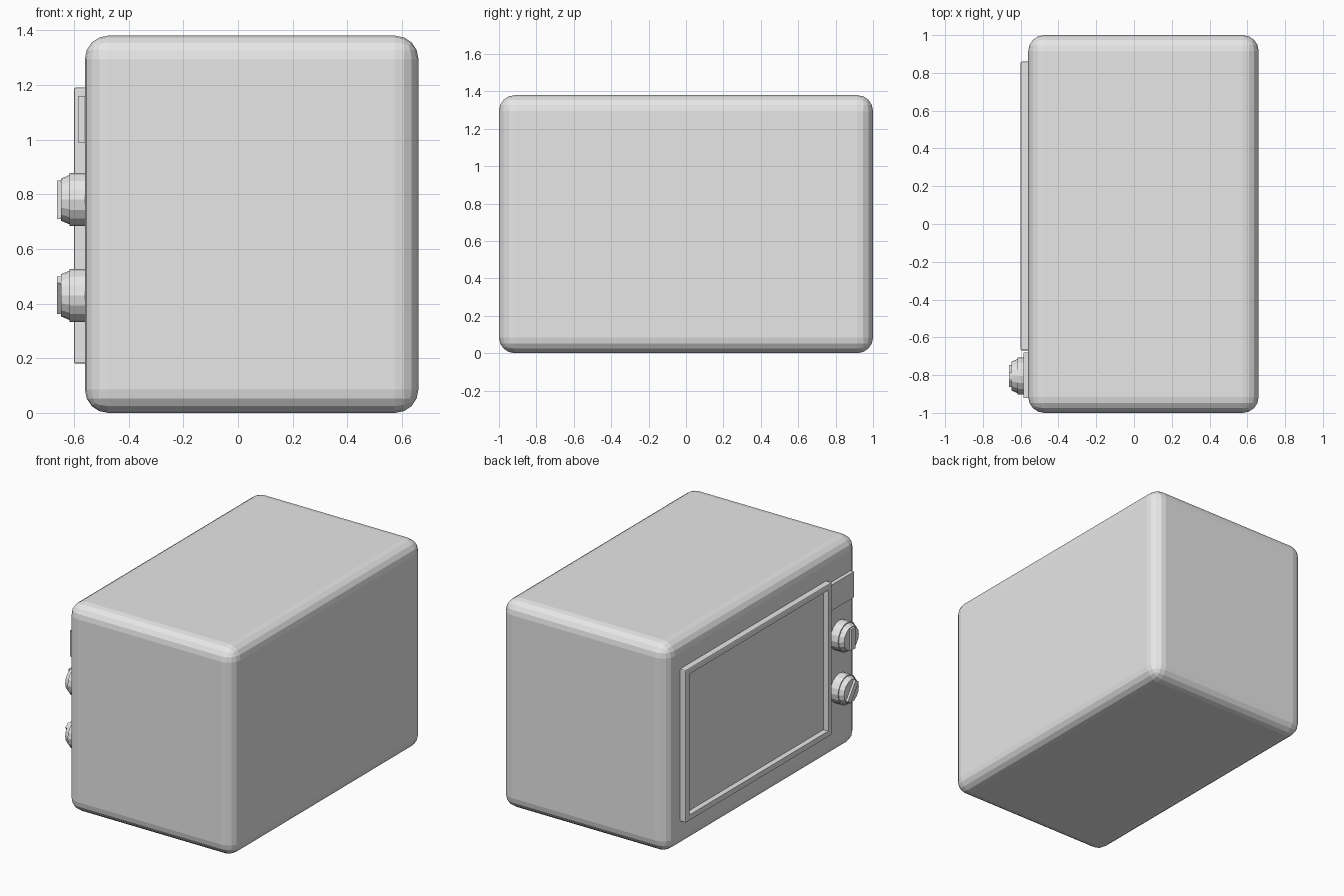
import bpy, bmesh, math
from mathutils import Matrix, Vector

if "Cube" in bpy.data.objects:
    bpy.data.objects.remove(bpy.data.objects["Cube"], do_unlink=True)

grey = bpy.data.materials.new("light grey")
grey.use_nodes = True
colour = (0.8, 0.8, 0.8, 1)
grey.diffuse_color = colour
grey.node_tree.nodes["Principled BSDF"].inputs["Base Color"].default_value = colour


def finish(bm, name):
    bmesh.ops.recalc_face_normals(bm, faces=bm.faces)
    mesh = bpy.data.meshes.new(name)
    bm.to_mesh(mesh)
    bm.free()
    mesh.materials.append(grey)
    obj = bpy.data.objects.new(name, mesh)
    bpy.context.collection.objects.link(obj)
    return obj


def box(low, high):
    bm = bmesh.new()
    low, high = Vector(low), Vector(high)
    bmesh.ops.create_cube(bm, size=1)
    bmesh.ops.scale(bm, vec=high - low, verts=bm.verts)
    bmesh.ops.translate(bm, vec=(low + high) / 2, verts=bm.verts)
    return bm


def bevel(bm, edges, width, segments):
    bmesh.ops.bevel(bm, geom=edges, offset=width, segments=segments,
                    profile=0.5, affect='EDGES')


FACE = -0.56      # plane of the appliance's door side
KNOB_Y = -0.805

# Rounded cabinet
bm = box((FACE, -1, 0), (0.66, 1, 1.38))
bevel(bm, bm.edges[:], 0.085, 4)
finish(bm, "cabinet")

# Door: raised frame around a sunken window
bm = box((FACE - 0.04, -0.67, 0.18), (FACE + 0.01, 0.86, 1.19))
outer_edges = [e for e in bm.edges
               if any(v.co.x < FACE for v in e.verts)]
pane = min(bm.faces, key=lambda f: f.calc_center_median().x)
bmesh.ops.inset_region(bm, faces=[pane], thickness=0.055)
inner = bmesh.ops.extrude_face_region(bm, geom=[pane])["geom"]
bmesh.ops.translate(bm, vec=(0.036, 0, 0),
                    verts=[g for g in inner if isinstance(g, bmesh.types.BMVert)])
if pane.is_valid:
    bmesh.ops.delete(bm, geom=[pane], context='FACES_ONLY')
bevel(bm, [e for e in outer_edges if e.is_valid], 0.007, 2)
finish(bm, "door")

# Display panel
finish(box((FACE - 0.025, -0.92, 0.99), (FACE + 0.01, -0.68, 1.16)), "display")

# Knobs: turned profile (radius, height) with a raised grip
profile = [(0.097, -0.01), (0.097, 0.057), (0.09, 0.057), (0.077, 0.088)]
SIDES = 16


def knob(name, z, tilt):
    place = Matrix.Translation((FACE, KNOB_Y, z)) @ Matrix.Rotation(-math.pi / 2, 4, 'Y')
    bm = bmesh.new()
    rings = []
    for radius, height in profile:
        angles = [math.tau * i / SIDES for i in range(SIDES)]
        rings.append([bm.verts.new((radius * math.cos(a), radius * math.sin(a), height))
                      for a in angles])
    for a, b in zip(rings, rings[1:]):
        for i in range(SIDES):
            j = (i + 1) % SIDES
            bm.faces.new((a[i], a[j], b[j], b[i]))
    bm.faces.new(rings[0])
    bm.faces.new(rings[-1])
    bm.transform(place)
    finish(bm, name)

    grip = box((-0.07, -0.02, 0.08), (0.07, 0.02, 0.102))
    grip.transform(place @ Matrix.Rotation(tilt, 4, 'Z'))
    finish(grip, name + "_grip")


knob("upper_knob", 0.78, 0)
knob("lower_knob", 0.43, math.radians(-36))
